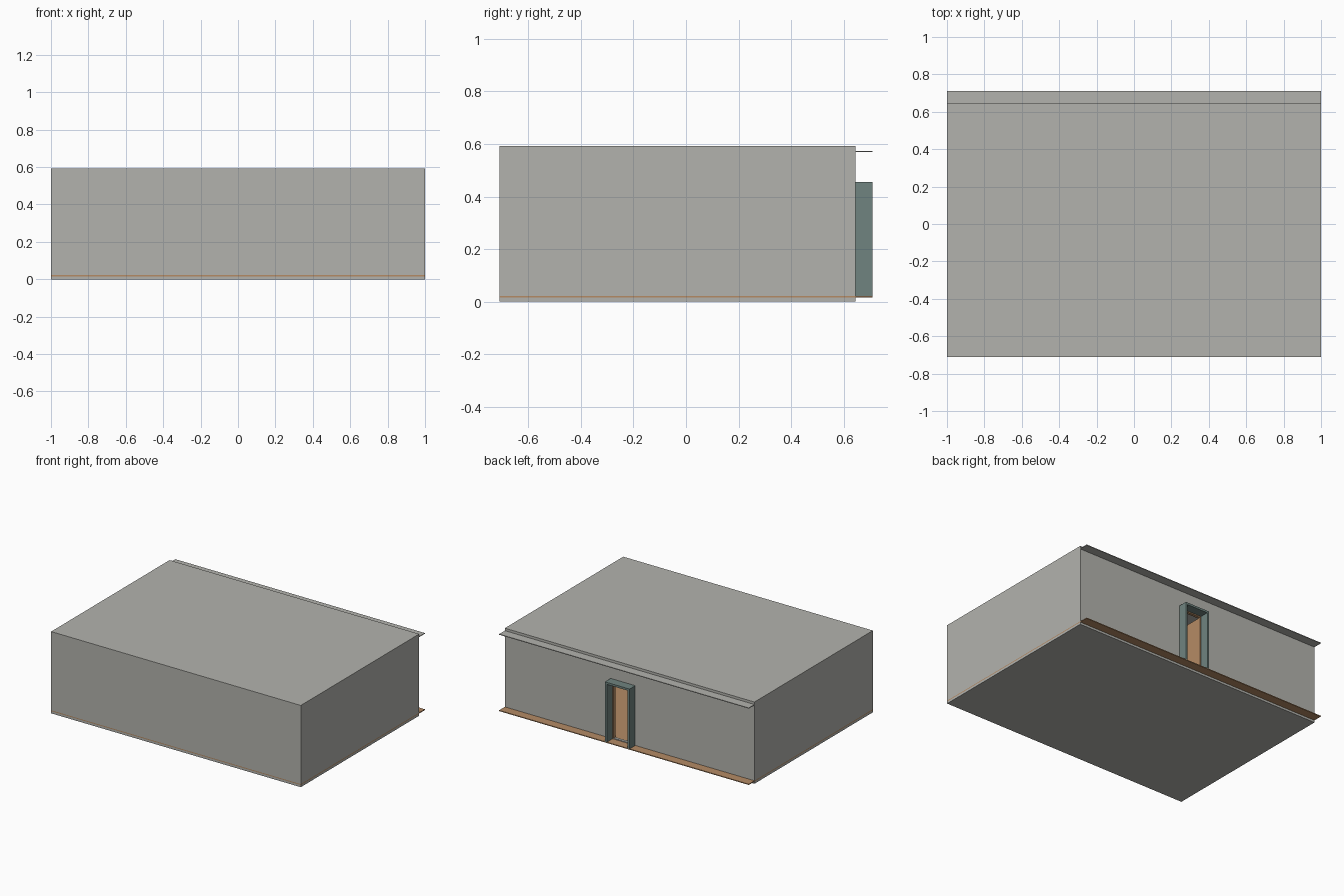
import bpy

if "Cube" in bpy.data.objects:
    bpy.data.objects.remove(bpy.data.objects["Cube"], do_unlink=True)


def material(name, colour):
    m = bpy.data.materials.new(name)
    m.use_nodes = True
    m.diffuse_color = (*colour, 1)
    bsdf = next(n for n in m.node_tree.nodes if n.type == "BSDF_PRINCIPLED")
    bsdf.inputs["Base Color"].default_value = (*colour, 1)
    return m


GREY = material("warm grey plaster", (0.45, 0.45, 0.42))
WOOD = material("brown wood", (0.46, 0.26, 0.13))
TEAL = material("grey teal", (0.16, 0.23, 0.215))
DARK = material("dark brown handle", (0.12, 0.06, 0.03))


def box(name, x, y, z, mat):
    """Box between the given (low, high) limits."""
    bpy.ops.mesh.primitive_cube_add(size=1, location=[sum(r) / 2 for r in (x, y, z)])
    ob = bpy.context.object
    ob.name = name
    ob.scale = [r[1] - r[0] for r in (x, y, z)]
    bpy.ops.object.transform_apply(location=False, rotation=False, scale=True)
    ob.data.materials.append(mat)
    return ob


FRONT, BACK, EAVE = -0.71, 0.645, 0.71
FLOOR, CEILING, TOP = 0.022, 0.569, 0.592
T = 0.02                               # wall thickness
DOOR_R, DOOR_L, DOOR_TOP = -0.045, 0.152, 0.455
J = 0.015                              # portal thickness
WIDE = (-1, 1)

# Base, floor boards, ceiling plate and roof
box("base_slab", WIDE, (FRONT, BACK), (0, 0.016), GREY)
box("floor_boards", WIDE, (FRONT, EAVE), (0.016, FLOOR), WOOD)
box("ceiling_plate", WIDE, (FRONT, EAVE), (CEILING, CEILING + 0.005), GREY)
box("roof_slab", WIDE, (FRONT, BACK), (CEILING + 0.005, TOP), GREY)

# Walls around the hollow room, the back one leaving a doorway
height = (FLOOR, CEILING)
back = (BACK - T, BACK)
box("front_wall", WIDE, (FRONT, FRONT + T), height, GREY)
for side, x in (("left", (1 - T, 1)), ("right", (T - 1, -1))):
    box(side + "_wall", sorted(x), (FRONT + T, BACK - T), height, GREY)
box("back_wall_left", (DOOR_L, 1), back, height, GREY)
box("back_wall_right", (-1, DOOR_R), back, height, GREY)
box("back_wall_over_door", (DOOR_R, DOOR_L), back, (DOOR_TOP, CEILING), GREY)

# Projecting door portal
portal = (BACK - T, EAVE)
for side, x in (("left", (DOOR_L - J, DOOR_L)), ("right", (DOOR_R, DOOR_R + J))):
    box("portal_post_" + side, x, portal, (FLOOR, DOOR_TOP), TEAL)
box("portal_lintel", (DOOR_R + J, DOOR_L - J), portal, (DOOR_TOP - J, DOOR_TOP), TEAL)

# Wooden door lining and threshold
lining = (BACK - T, BACK)
inner_r, inner_l, inner_top = DOOR_R + J, DOOR_L - J, DOOR_TOP - J
for side, x in (("left", (inner_l - 0.008, inner_l)), ("right", (inner_r, inner_r + 0.008))):
    box("door_lining_" + side, x, lining, (FLOOR, inner_top), WOOD)
box("door_lining_top", (inner_r, inner_l), lining, (inner_top - 0.008, inner_top), WOOD)
box("threshold", (inner_r, inner_l), lining, (FLOOR, FLOOR + 0.006), GREY)

# Door leaf standing open into the room, with handles on both faces
leaf_x = (inner_r, inner_r + 0.008)
leaf_end = BACK - T - 0.15
box("door_leaf", leaf_x, (leaf_end, BACK - T), (FLOOR + 0.004, inner_top - 0.01), WOOD)
for side, face, sign in (("inner", leaf_x[1], 1), ("outer", leaf_x[0], -1)):
    box("handle_stem_" + side, sorted((face, face + sign * 0.015)),
        (leaf_end + 0.02, leaf_end + 0.026), (0.25, 0.256), DARK)
    box("handle_grip_" + side, sorted((face + sign * 0.012, face + sign * 0.018)),
        (leaf_end + 0.02, leaf_end + 0.06), (0.25, 0.256), DARK)
